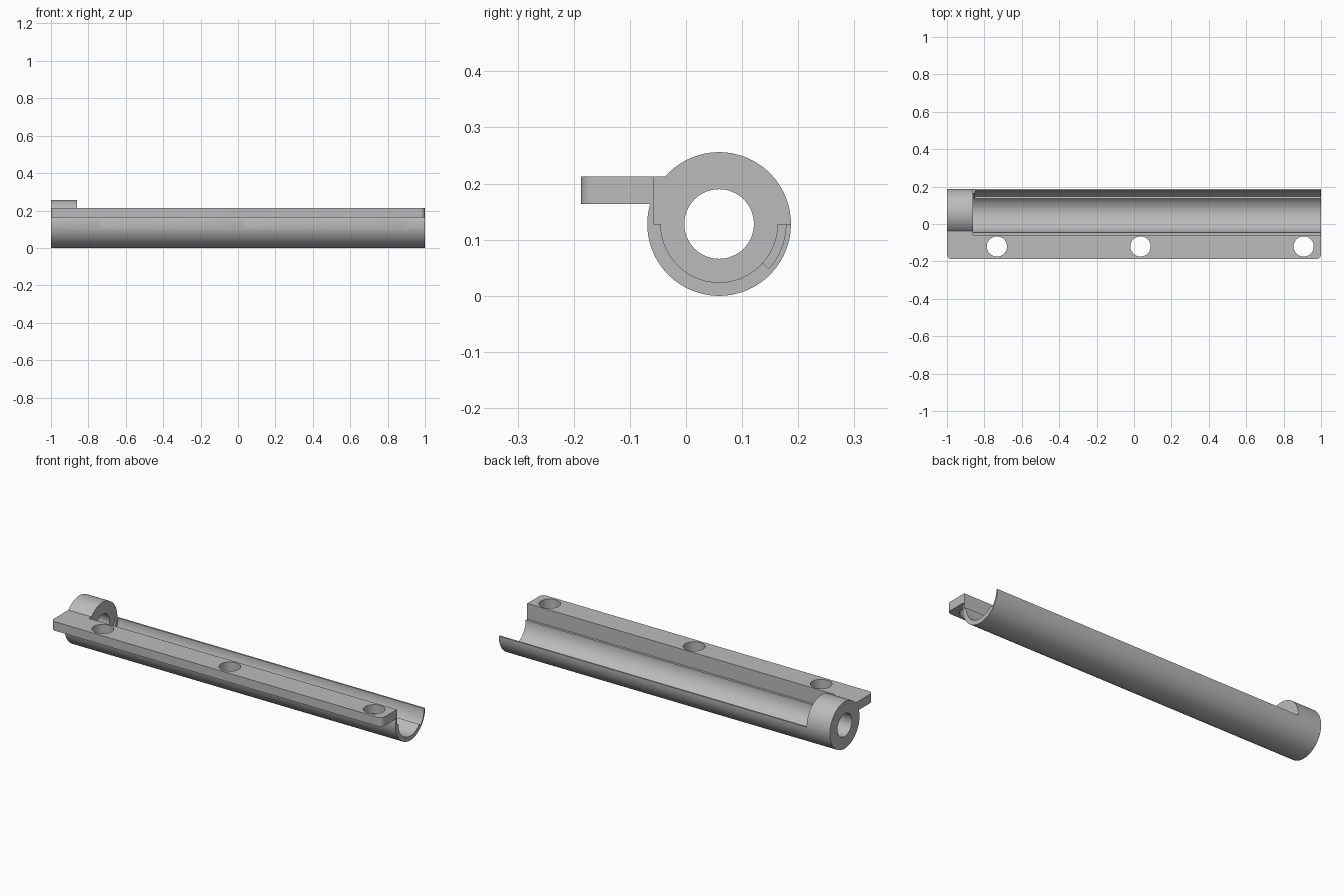
import bpy, bmesh
from math import sin, cos, radians, degrees, asin

if "Cube" in bpy.data.objects:
    bpy.data.objects.remove(bpy.data.objects["Cube"], do_unlink=True)

# Main dimensions
CY, CZ = 0.059, 0.128                      # tube axis
R_OUT, R_TROUGH, R_GROOVE, R_BORE = 0.128, 0.104, 0.119, 0.062
FLANGE_Y, FLANGE_LOW, FLANGE_TOP = -0.187, 0.164, 0.213
WALL_Y = -0.058
SLEEVE_END = -0.86

grey = bpy.data.materials.new("plain grey")
grey.use_nodes = True
grey.diffuse_color = (0.5, 0.5, 0.5, 1)
grey.node_tree.nodes["Principled BSDF"].inputs["Base Color"].default_value = (0.5, 0.5, 0.5, 1)


def arc(radius, start, end, steps, cx=CY, cy=CZ):
    """Points on an arc, angles in degrees."""
    angles = [radians(start + (end - start) * i / steps) for i in range(steps + 1)]
    return [(cx + radius * cos(a), cy + radius * sin(a)) for a in angles]


def prism(name, profile, low, high, axis="x", corner=0):
    """Extrude a closed profile along x or z, optionally rounding the flange corners."""
    bm = bmesh.new()
    place = (lambda p: (low, p[0], p[1])) if axis == "x" else (lambda p: (p[0], p[1], low))
    face = bm.faces.new([bm.verts.new(place(p)) for p in profile])
    new = bmesh.ops.extrude_face_region(bm, geom=[face])["geom"]
    shift = (high - low, 0, 0) if axis == "x" else (0, 0, high - low)
    bmesh.ops.translate(bm, vec=shift, verts=[v for v in new if isinstance(v, bmesh.types.BMVert)])
    if corner:
        edges = [e for e in bm.edges
                 if all(v.co.y < FLANGE_Y + 0.001 for v in e.verts)
                 and abs(e.verts[0].co.x - e.verts[1].co.x) < 0.001]
        bmesh.ops.bevel(bm, geom=edges, offset=corner, segments=8, profile=0.5, affect="EDGES")
    bmesh.ops.recalc_face_normals(bm, faces=bm.faces)
    mesh = bpy.data.meshes.new(name)
    bm.to_mesh(mesh)
    bm.free()
    mesh.materials.append(grey)
    obj = bpy.data.objects.new(name, mesh)
    bpy.context.collection.objects.link(obj)
    return obj


# Solid tube with its mounting flange
top_angle = 180 - degrees(asin((FLANGE_TOP - CZ) / R_OUT))
low_angle = -180 - degrees(asin((FLANGE_LOW - CZ) / R_OUT))
outline = arc(R_OUT, top_angle, low_angle, 112) + [(FLANGE_Y, FLANGE_LOW), (FLANGE_Y, FLANGE_TOP)]
body = prism("flanged_trough", outline, -1, 1, corner=0.025)

# Open trough, leaving the closed sleeve at one end
opening = [(0.3, CZ), (0.3, 0.4), (WALL_Y, 0.4), (WALL_Y, CZ)] + arc(R_TROUGH, -180, 0, 64)
cutters = [prism("trough_cutter", opening, SLEEVE_END, 1.1)]

# Shallow groove inside the back wall
groove = arc(R_GROOVE, -42, 3, 20) + arc(R_TROUGH - 0.01, 3, -42, 20)
cutters.append(prism("groove_cutter", groove, SLEEVE_END + 0.01, 1.1))

# Sleeve bore
cutters.append(prism("bore_cutter", arc(R_BORE, 0, 354.375, 63), -1.1, -0.8))

# Screw holes through the flange
for x in (-0.733, 0.035, 0.907):
    circle = arc(0.054, 0, 352.5, 47, x, -0.12)
    cutters.append(prism("hole_cutter", circle, 0.1, 0.3, axis="z"))

bpy.context.view_layer.objects.active = body
for cutter in cutters:
    cutter.hide_render = True
    mod = body.modifiers.new("cut", "BOOLEAN")
    mod.operation = "DIFFERENCE"
    mod.solver = "EXACT"
    mod.object = cutter
    bpy.ops.object.modifier_apply(modifier=mod.name)
    bpy.data.objects.remove(cutter, do_unlink=True)

bpy.ops.object.select_all(action="DESELECT")
body.select_set(True)
bpy.ops.object.shade_smooth_by_angle(angle=radians(25))
